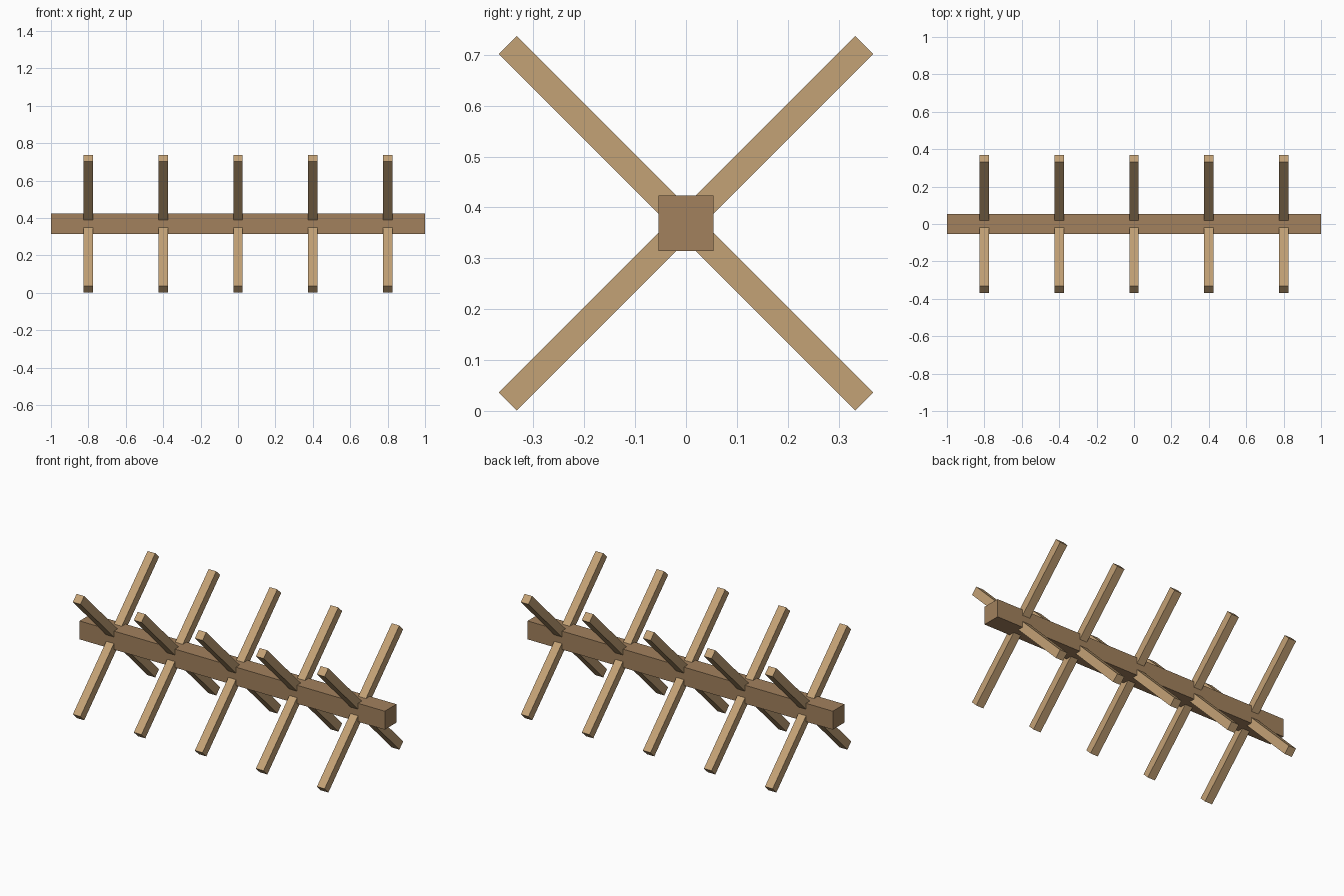
import bpy
from math import radians

if "Cube" in bpy.data.objects:
    bpy.data.objects.remove(bpy.data.objects["Cube"])

CENTRE_Z = 0.369


def material(name, rgb):
    mat = bpy.data.materials.new(name)
    mat.diffuse_color = (*rgb, 1)
    mat.use_nodes = True
    mat.node_tree.nodes["Principled BSDF"].inputs["Base Color"].default_value = mat.diffuse_color
    return mat


def box(name, size, x, tilt, mat):
    bpy.ops.mesh.primitive_cube_add(size=1, location=(x, 0, CENTRE_Z))
    obj = bpy.context.object
    obj.name = name
    obj.scale = size
    bpy.ops.object.transform_apply(location=False, rotation=False, scale=True)
    obj.rotation_euler.x = radians(tilt)
    obj.data.materials.append(mat)
    return obj


beam_wood = material("beam_wood", (0.36, 0.22, 0.11))
stake_wood = material("stake_wood", (0.55, 0.36, 0.18))

# Long square beam
box("beam", (2.0, 0.109, 0.109), 0, 0, beam_wood)

# Five pairs of crossed stakes running through the beam
for i in range(5):
    x = -0.8 + 0.4 * i
    for side, tilt in (("front", 45), ("back", -45)):
        box(f"stake_{side}_{i + 1}", (0.05, 0.05, 0.99), x, tilt, stake_wood)
